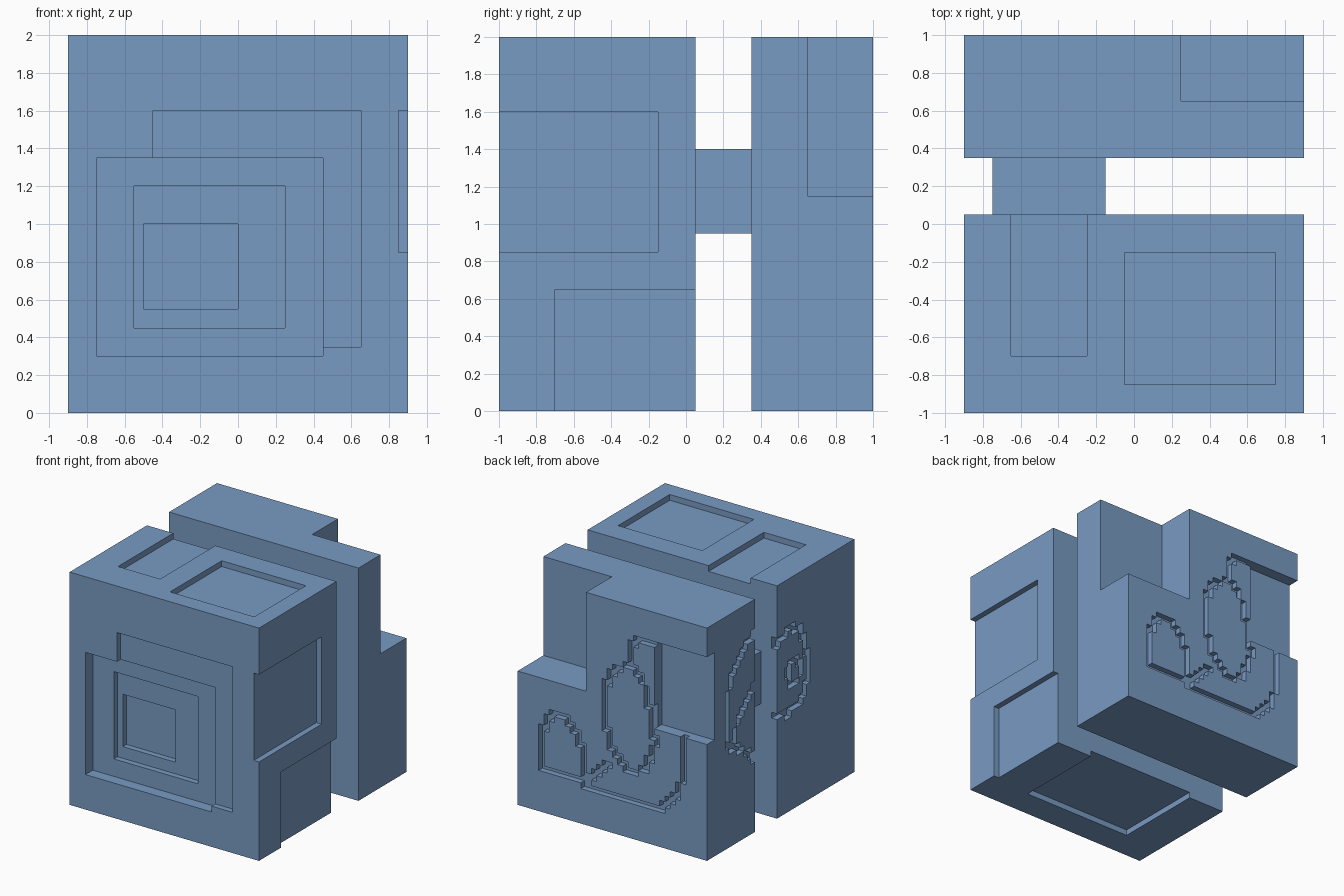
import bpy, bmesh, math
from mathutils import Vector

if "Cube" in bpy.data.objects:
    bpy.data.objects.remove(bpy.data.objects["Cube"])

G = 0.05          # engraving cell size and depth
OUT = 0.1         # how far cutters reach past open surfaces

blue = bpy.data.materials.new("steel blue")
blue.diffuse_color = (0.19, 0.325, 0.54, 1)
blue.use_nodes = True
blue.node_tree.nodes["Principled BSDF"].inputs["Base Color"].default_value = blue.diffuse_color


def add_box(bm, x, y, z):
    """Axis-aligned box from three (low, high) ranges."""
    v = bmesh.ops.create_cube(bm, size=1)["verts"]
    for p in v:
        p.co = Vector([r[0] if c < 0 else r[1] for c, r in zip(p.co, (x, y, z))])


def make(name, boxes):
    bm = bmesh.new()
    for b in boxes:
        add_box(bm, *b)
    me = bpy.data.meshes.new(name)
    bm.to_mesh(me)
    bm.free()
    me.materials.append(blue)
    ob = bpy.data.objects.new(name, me)
    bpy.context.collection.objects.link(ob)
    return ob


def carve(ob, boxes):
    cutter = make("cutter", boxes)
    mod = ob.modifiers.new("carve", "BOOLEAN")
    mod.operation, mod.solver, mod.use_self = "DIFFERENCE", "EXACT", True
    mod.object = cutter
    bpy.context.view_layer.objects.active = ob
    bpy.ops.object.modifier_apply(modifier=mod.name)
    bpy.data.objects.remove(cutter)


def stroke_cells(paths):
    """Grid cells passed by polylines, merged into vertical runs."""
    cells = set()
    for path in paths:
        for (a, b), (c, d) in zip(path, path[1:]):
            n = max(1, int(math.hypot(c - a, d - b) / 0.01))
            for i in range(n + 1):
                t = i / n
                cells.add((math.floor((a + (c - a) * t) / G),
                           math.floor((b + (d - b) * t) / G)))
    runs = []
    for u, w in sorted(cells):
        if runs and runs[-1][0] == u and runs[-1][2] == w:
            runs[-1][2] = w + 1
        else:
            runs.append([u, w, w + 1])
    return [((u * G, (u + 1) * G), (lo * G, hi * G)) for u, lo, hi in runs]


# Front block: nested front panels, side, top and bottom recesses
front = make("front_block", [((-0.9, 0.9), (-1, 0.05), (0, 2))])
front_cuts = [
    ((-0.45, 0.65), (-1 - OUT, -0.95), (0.35, 1.6)),
    ((-0.75, 0.45), (-1 - OUT, -0.9), (0.3, 1.35)),
    ((-0.55, 0.25), (-1 - OUT, -0.85), (0.45, 1.2)),
    ((-0.5, 0.0), (-1 - OUT, -0.8), (0.55, 1.0)),
    ((0.85, 0.9 + OUT), (-1 - OUT, -0.15), (0.85, 1.6)),
    ((0.85, 0.9 + OUT), (-0.7, 0.05 + OUT), (-OUT, 0.65)),
    ((-0.65, -0.25), (-0.7, 0.05 + OUT), (1.95, 2 + OUT)),
    ((-0.05, 0.75), (-0.85, -0.15), (1.95, 2 + OUT)),
    ((-0.55, 0.5), (-0.75, 0.05 + OUT), (-OUT, 0.05)),
]
# engraved oval and small loop on the left side (y, z)
front_lines = [
    [(0.07, 1.48), (-0.02, 1.53), (-0.12, 1.57), (-0.24, 1.53), (-0.33, 1.4),
     (-0.37, 1.2), (-0.36, 1.02), (-0.28, 0.9), (-0.12, 0.84), (0.07, 0.88)],
    [(-0.08, 1.23), (-0.18, 1.28), (-0.28, 1.18), (-0.24, 1.07),
     (-0.13, 1.08), (-0.08, 1.23)],
]
front_cuts += [((-0.9 - OUT, -0.9 + G), u, w) for u, w in stroke_cells(front_lines)]
carve(front, front_cuts)

# Back block: corner notch and shallow rear recess
back = make("back_block", [((-0.9, 0.9), (0.35, 1), (0, 2))])
back_cuts = [
    ((0.25, 0.9 + OUT), (0.65, 1 + OUT), (1.15, 2 + OUT)),
    ((-0.9 - OUT, -0.4), (0.9, 1 + OUT), (1.0, 1.75)),
]
# engraved loops on the rear face (x, z)
rear_lines = [
    [(0.675, 0.375), (0.675, 0.62), (0.63, 0.79), (0.56, 0.86), (0.45, 0.87),
     (0.375, 0.82), (0.325, 0.72), (0.275, 0.6), (0.275, 0.375), (0.675, 0.375)],
    [(-0.38, 0.98), (-0.42, 0.9), (-0.37, 0.75), (-0.3, 0.63), (-0.21, 0.58),
     (-0.12, 0.6), (-0.03, 0.67), (0.03, 0.82), (0.08, 0.98), (0.08, 1.2),
     (0.02, 1.33), (-0.06, 1.43), (-0.17, 1.49), (-0.26, 1.43),
     (-0.33, 1.3), (-0.36, 1.12), (-0.38, 0.98)],
    [(-0.17, 1.49), (-0.18, 1.67), (-0.25, 1.73), (-0.38, 1.71)],
    [(0.275, 0.33), (-0.45, 0.33), (-0.55, 0.4), (-0.63, 0.52),
     (-0.67, 0.67), (-0.67, 0.99)],
    [(0.25, 0.39), (0.18, 0.45), (0.1, 0.5), (0.04, 0.58)],
]
back_cuts += [(u, (1 - G, 1 + OUT), w) for u, w in stroke_cells(rear_lines)]
# engraved curves on the left side (y, z)
side_lines = [
    [(0.37, 1.7), (0.47, 1.66), (0.56, 1.58), (0.66, 1.45), (0.72, 1.3),
     (0.74, 1.1), (0.72, 0.9), (0.6, 0.8), (0.48, 0.74), (0.37, 0.62)],
    [(0.37, 1.25), (0.45, 1.17), (0.55, 1.08), (0.62, 0.97), (0.62, 0.85)],
]
back_cuts += [((-0.9 - OUT, -0.9 + G), u, w) for u, w in stroke_cells(side_lines)]
carve(back, back_cuts)

# Bridge joining both blocks
make("bridge", [((-0.75, -0.15), (0.05, 0.35), (0.95, 1.4))])
